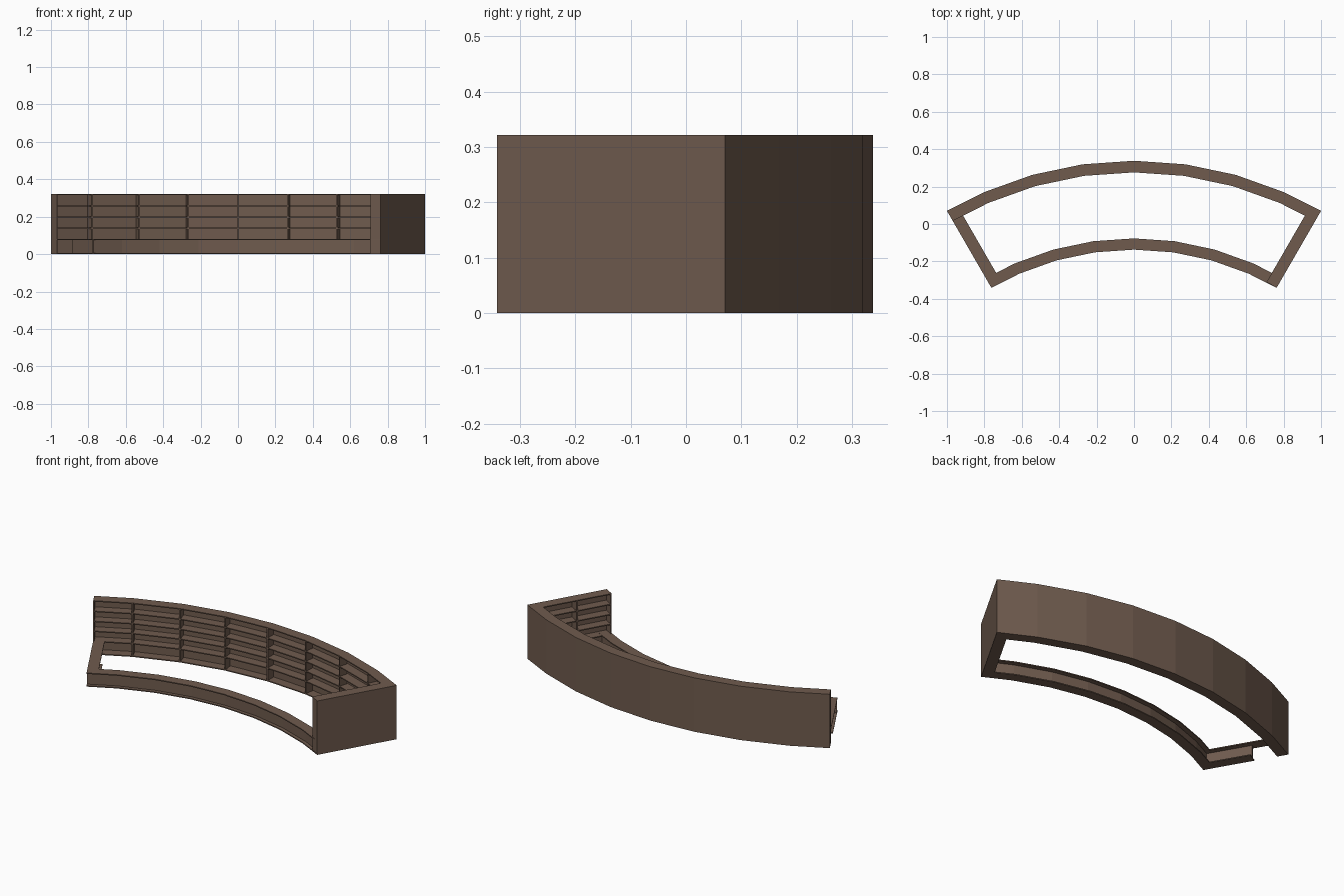
import bpy, math

if "Cube" in bpy.data.objects:
    bpy.data.objects.remove(bpy.data.objects["Cube"])

# one brown for everything
wood = bpy.data.materials.new("brown_wood")
wood.diffuse_color = (0.16, 0.105, 0.076, 1)
wood.use_nodes = True
wood.node_tree.nodes["Principled BSDF"].inputs["Base Color"].default_value = wood.diffuse_color

CY = -1.662                      # arc centre on the y axis
HALF = 30.0                      # half span in degrees
STEPS = [-30, -23.7, -15.8, -7.9, 0, 7.9, 15.8, 23.7, 30]
R_OUT, R_SHELF = 2.0, 1.938      # tall wall: outer face, shelf front
R_FRONT, R_INNER = 1.525, 1.585  # low counter: outer and inner edge
H, LOW, T = 0.322, 0.082, 0.006  # wall height, counter height, board thickness
DEPTH = R_OUT - R_SHELF
LEVELS = [H, 0.26, 0.2, 0.141, 0.081, T]   # tops of the shelf boards


def make(name, verts, faces):
    me = bpy.data.meshes.new(name)
    me.from_pydata(verts, [], faces)
    me.materials.append(wood)
    ob = bpy.data.objects.new(name, me)
    bpy.context.collection.objects.link(ob)
    return ob


def arc(name, r0, r1, z0, z1):
    """Faceted curved board between two radii and two heights."""
    v, f = [], []
    for d in STEPS:
        s, c = math.sin(math.radians(d)), math.cos(math.radians(d))
        for r, z in ((r0, z0), (r1, z0), (r1, z1), (r0, z1)):
            v.append((r * s, CY + r * c, z))
    n = len(STEPS)
    for i in range(n - 1):
        for k in range(4):
            a, b = 4 * i + k, 4 * i + (k + 1) % 4
            f.append((a, a + 4, b + 4, b))
    e = 4 * (n - 1)
    f += [(0, 1, 2, 3), (e + 3, e + 2, e + 1, e)]
    return make(name, v, f)


def radial(name, deg, r0, r1, t0, t1, z0, z1):
    """Straight box along a radius; t is the sideways offset (clockwise)."""
    s, c = math.sin(math.radians(deg)), math.cos(math.radians(deg))
    v = [(r * s + t * c, CY + r * c - t * s, z)
         for z in (z0, z1) for r, t in ((r0, t0), (r0, t1), (r1, t1), (r1, t0))]
    return make(name, v, [(0, 1, 2, 3), (7, 6, 5, 4), (0, 4, 5, 1),
                          (1, 5, 6, 2), (2, 6, 7, 3), (3, 7, 4, 0)])


# tall curved wall with shelves facing inwards
arc("back_panel", R_OUT - T, R_OUT, 0, H)
for i, z in enumerate(LEVELS):
    arc(f"back_shelf_{i}", R_SHELF, R_OUT - T, z - T, z)
for i, d in enumerate(STEPS[1:-1]):
    radial(f"back_divider_{i}", d, R_SHELF, R_OUT - 0.01, -0.004, 0.004, 0, H)
radial("back_left_end", -HALF, R_SHELF, R_OUT, 0, T, 0, H)

# tall straight wall on the right with shelves facing inwards
radial("right_panel", HALF, R_FRONT, R_OUT, -T, 0, 0, H)
for i, z in enumerate(LEVELS):
    radial(f"right_shelf_{i}", HALF, R_FRONT, R_SHELF, -DEPTH, -T, z - T, z)
radial("right_front_end", HALF, R_FRONT, R_FRONT + T, -DEPTH, -T, 0, H)
mid = (R_FRONT + R_SHELF) / 2
radial("right_divider", HALF, mid - 0.004, mid + 0.004, -DEPTH, -T, 0, H)

# low curved counter: top, upright panel, base
arc("counter_top", R_FRONT, R_INNER, LOW - T, LOW)
arc("counter_panel", R_FRONT + 0.02, R_FRONT + 0.032, T, LOW - T)
arc("counter_base", R_FRONT, R_INNER, 0, T)

# low straight counter on the left, with an open passage under its top
R_DOOR = 1.81
radial("left_counter_top", -HALF, R_FRONT, R_SHELF, 0, DEPTH, LOW - T, LOW)
radial("left_counter_panel", -HALF, R_FRONT + 0.02, R_DOOR, 0.02, 0.032, T, LOW - T)
radial("left_counter_base", -HALF, R_FRONT, R_DOOR, 0, DEPTH, 0, T)
